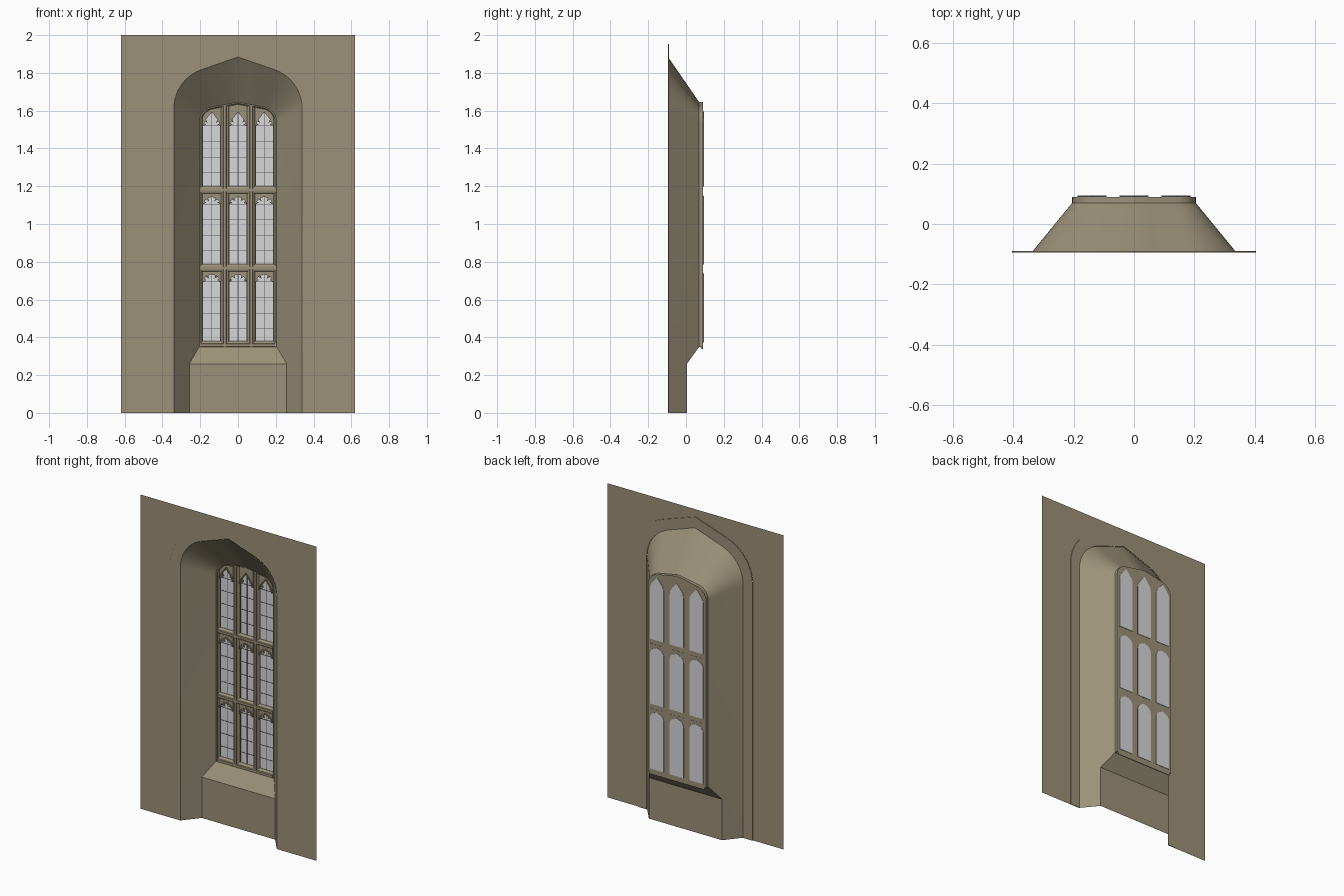
import bpy, bmesh, math

if "Cube" in bpy.data.objects:
    bpy.data.objects.remove(bpy.data.objects["Cube"])


def material(name, rgb):
    m = bpy.data.materials.new(name)
    m.diffuse_color = (*rgb, 1)
    m.use_nodes = True
    m.node_tree.nodes["Principled BSDF"].inputs["Base Color"].default_value = m.diffuse_color
    return m


STONE = material("warm stone", (0.33, 0.285, 0.19))
GLASS = material("pale glass", (0.68, 0.68, 0.71))
LEAD = material("dark lead", (0.10, 0.10, 0.10))


def make(name, polys, mat, solid=True):
    """Object from a list of polygons, merging shared points."""
    bm = bmesh.new()
    for p in polys:
        bm.faces.new([bm.verts.new(v) for v in p])
    bmesh.ops.remove_doubles(bm, verts=bm.verts, dist=1e-5)
    if solid:
        bmesh.ops.recalc_face_normals(bm, faces=bm.faces)
    me = bpy.data.meshes.new(name)
    bm.to_mesh(me)
    bm.free()
    me.materials.append(mat)
    ob = bpy.data.objects.new(name, me)
    bpy.context.collection.objects.link(ob)
    return ob


def smooth(ob, deg):
    bpy.ops.object.select_all(action='DESELECT')
    ob.select_set(True)
    bpy.context.view_layer.objects.active = ob
    bpy.ops.object.shade_smooth_by_angle(angle=math.radians(deg))


def arch(hw, spring, apex, r, n=10, m=3):
    """Pointed arch, right foot over the apex to left foot: arc then tangent line."""
    cx, rise = hw - r, apex - spring
    t = math.atan2(rise, -cx) - math.acos(r / math.hypot(cx, rise))
    half = [(cx + r * math.cos(t * i / n), spring + r * math.sin(t * i / n)) for i in range(n + 1)]
    tx, tz = half[-1]
    half += [(tx * (1 - j / m), tz + (apex - tz) * j / m) for j in range(1, m + 1)]
    return half + [(-x, z) for x, z in half[-2::-1]]


def legs(path, z0):
    return [(path[0][0], z0)] + path + [(path[-1][0], z0)]


def at(path, y, cx=0):
    return [(x + cx, y, z) for x, z in path]


def loft(rings):
    return [[a[i], a[i + 1], b[i + 1], b[i]]
            for a, b in zip(rings, rings[1:]) for i in range(len(a) - 1)]


def band(outer, inner, y0, y1, cx=0):
    """Solid strip between two matching paths."""
    rings = [at(outer, y0, cx), at(inner, y0, cx), at(inner, y1, cx), at(outer, y1, cx), at(outer, y0, cx)]
    return loft(rings) + [[r[k] for r in rings[:4]] for k in (0, -1)]


def prism(poly, y0, y1):
    a, b = [(x, y0, z) for x, z in poly], [(x, y1, z) for x, z in poly]
    n = len(poly)
    return [a, b[::-1]] + [[a[i], a[(i + 1) % n], b[(i + 1) % n], b[i]] for i in range(n)]


def box(x0, x1, y0, y1, z0, z1):
    return prism([(x0, z0), (x1, z0), (x1, z1), (x0, z1)], y0, y1)


def mirror(poly):
    return [(-x, y, z) for x, y, z in reversed(poly)]


YF, YW, YB = -0.095, 0.07, 0.09          # wall face, window face, window back
hood = arch(0.405, 1.63, 1.953, 0.26)
opening = arch(0.34, 1.61, 1.884, 0.22)
window = arch(0.205, 1.54, 1.645, 0.08)

# wall sheet around the hood outline
half_hood = hood[:len(hood) // 2 + 1]
right = [(0.405, YF, 0), (0.62, YF, 0), (0.62, YF, 2), (0, YF, 2)] + at(half_hood[::-1], YF)
make("wall", [right, mirror(right)], STONE, False)

# thin border round the opening
make("hood_band", band(legs(hood, 0), legs(opening, 0), YF + 0.0005, -0.09), STONE)

# splayed reveal: arch loft and flat jambs cut by the sill
jamb = [(0.34, YF, 0), (0.34, YF, 1.61), (0.205, YW, 1.54), (0.205, YW, 0.35),
        (0.258, 0.005, 0.26), (0.258, 0.005, 0)]
reveal = make("splayed_reveal", loft([at(opening, YF), at(window, YW)]) + [jamb, mirror(jamb)], STONE, False)
smooth(reveal, 25)

# sill: apron, slope and ledge
prof = [(0.258, 0.005, 0), (0.258, 0.005, 0.26), (0.205, YW, 0.35), (0.205, YB, 0.35)]
make("sill", [[(-a[0], *a[1:]), a, b, (-b[0], *b[1:])] for a, b in zip(prof, prof[1:])], STONE, False)

# moulded window frame
f1, f2 = arch(0.197, 1.54, 1.638, 0.074), arch(0.187, 1.54, 1.628, 0.066)
w0, w1, w2 = (legs(p, 0.35) for p in (window, f1, f2))
make("window_frame", loft([at(w0, YW), at(w1, YW), at(w1, 0.078), at(w2, 0.086),
                           at(w2, YB), at(w0, YB), at(w0, YW)]), STONE)


def window_top(x):
    """Height of the window arch at x."""
    x = abs(x)
    for (xa, za), (xb, zb) in zip(window, window[1:]):
        if xb <= x <= xa:
            return za + (zb - za) * (xa - x) / max(xa - xb, 1e-9)
    return 1.54


# moulded bar section: (half width, y)
SECT = [(0.007, YW), (0.009, 0.077), (0.016, 0.08), (0.022, 0.088), (0.022, YB)]
SECT = SECT + [(-w, y) for w, y in reversed(SECT)]


def bar(name, vertical, c, a, b):
    pos = lambda w, y, e: (c + w, y, e) if vertical else (e, y, c + w)
    ra, rb = ([pos(w, y, e) for w, y in SECT] for e in (a, b))
    n = len(SECT)
    make(name, [ra, rb[::-1]] + [[ra[i], ra[(i + 1) % n], rb[(i + 1) % n], rb[i]] for i in range(n)], STONE)


for x in (-0.07, 0.07):
    bar("mullion", True, x, 0.35, window_top(x) - 0.004)
for z in (0.767, 1.18):
    bar("transom", False, z, -0.195, 0.195)
bar("bottom_rail", False, 0.358, -0.195, 0.195)

# nine lights: (base, spring, apex, arc radius, head top, lead rows)
ROWS = [(0.372, 0.695, 0.742, 0.04, 0.755, 4),
        (0.786, 1.105, 1.152, 0.04, 1.168, 4),
        (1.199, 1.52, 1.6, 0.06, None, 4)]
HW = 0.048
for base, spring, apex, r, top, rows in ROWS:
    outer = arch(HW, spring, apex, r, 6, 2)
    inner = arch(HW - 0.006, spring, apex - 0.008, r - 0.006, 6, 2)
    for cx in (-0.139, 0, 0.139):
        # spandrels filling the corners over the arch
        upper = [(x, top or window_top(x + cx) - 0.002) for x, z in outer]
        make("light_spandrel", band(upper, outer, 0.082, 0.091, cx), STONE)
        make("light_arch", band(outer, inner, 0.075, 0.091, cx), STONE)
        # pointed cusps inside the arch
        cusps = []
        for s in (-1, 1):
            for i, (dx, dz) in ((0, (-0.012, 0.002)), (4, (-0.012, -0.012))):
                a, b = inner[i], inner[i + 2]
                tip = ((a[0] + b[0]) / 2 + dx, (a[1] + b[1]) / 2 + dz)
                cusps += prism([(cx + s * x, z) for x, z in (a, tip, b)], 0.08, 0.089)
        make("cusps", cusps, STONE)
        # glass pane following the arch
        make("glass", prism([(cx + x, z) for x, z in legs(outer, base)], 0.0925, 0.095), GLASS)
        # lead lattice just in front of the glass
        lead = box(cx - 0.002, cx + 0.002, 0.09, 0.0924, base, apex - 0.006)
        for k in range(1, rows + 1):
            z = base + (spring + 0.01 - base) * k / rows - 0.01
            lead += box(cx - 0.046, cx + 0.046, 0.0905, 0.0922, z - 0.0015, z + 0.0015)
        for s in (-1, 1):
            e = cx + s * 0.0465
            lead += box(e - 0.0015, e + 0.0015, 0.0905, 0.0922, base, spring)
        make("lead_lattice", lead, LEAD)
